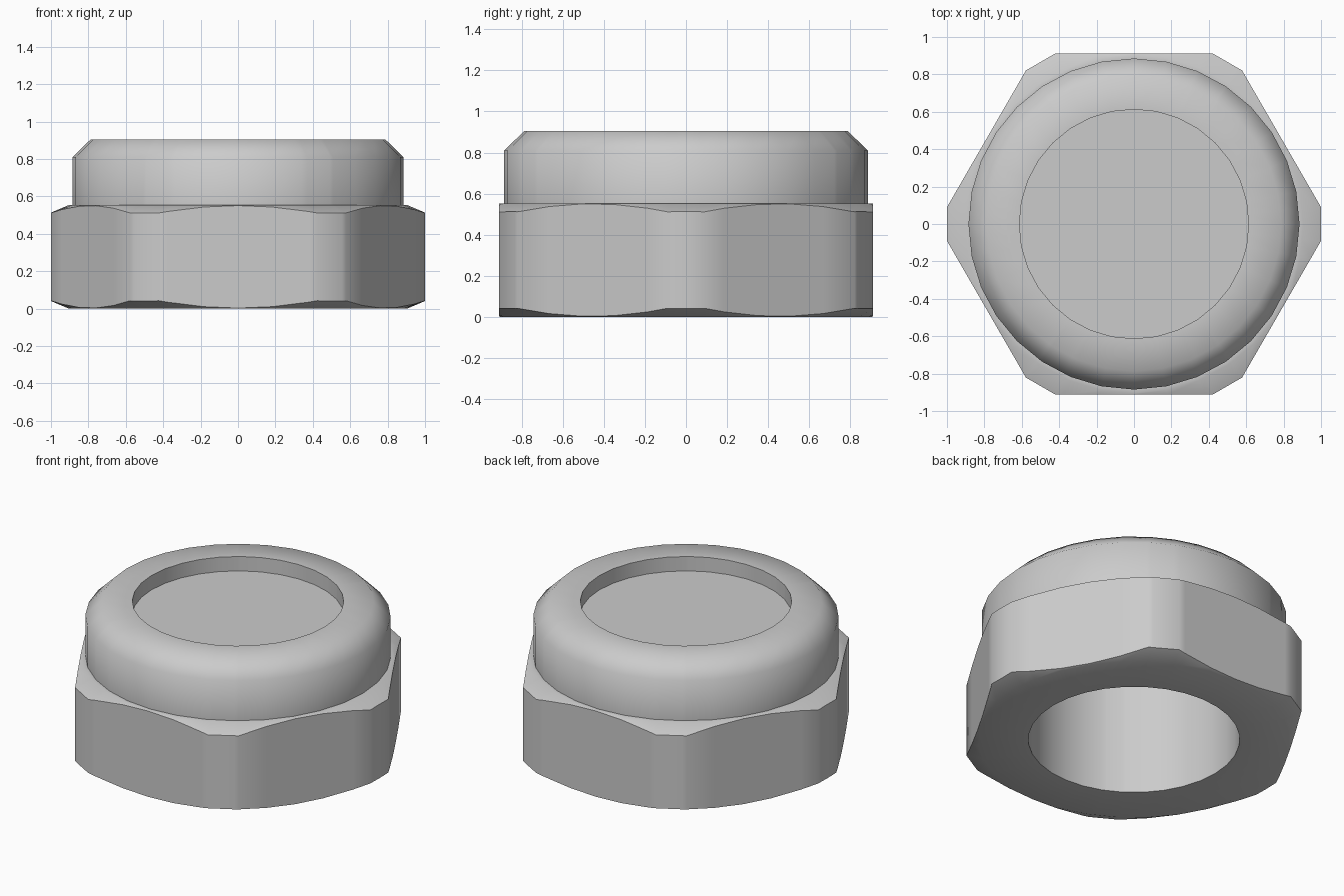
import bpy, bmesh
from math import pi, sin, cos, radians

if "Cube" in bpy.data.objects:
    bpy.data.objects.remove(bpy.data.objects["Cube"])

SEG = 32
STEP = 2 * pi / SEG
APOTHEM, CORNER, SEAT = 0.911, 1.0, 0.905   # flats, trimmed corners, chamfer circle
BORE, H_HEX, H_TOP = 0.613, 0.553, 0.905


def offset(a, period):
    """Signed angle from the nearest multiple of period."""
    return (a + period / 2) % period - period / 2


def round_r(r):
    """Radius on a 32-sided circle with a vertex at angle 0."""
    return lambda a: r * cos(STEP / 2) / cos(offset(a - STEP / 2, STEP))


def hex_r(a):
    """Radius on a hexagon with trimmed corners."""
    return min(APOTHEM / cos(offset(a - pi / 6, pi / 3)), CORNER / cos(offset(a, pi / 3)))


def drop(a):
    """Height lost to the conical chamfer."""
    return 0.04 * max(0, hex_r(a) - SEAT) / (CORNER - SEAT)


def flat(z):
    return lambda a: z


# Angles: even circle steps plus the two edges of every trimmed corner
trim = radians(5.14)
angles = sorted([i * STEP for i in range(SEG)] +
                [(k * pi / 3 + s * trim) % (2 * pi) for k in range(6) for s in (-1, 1)])

# Closed profile: (radius function, height function, smooth strip to the next ring)
profile = [
    (round_r(BORE), flat(0), False),              # underside
    (round_r(SEAT), flat(0), False),              # lower chamfer
    (hex_r, drop, False),                         # hex sides
    (hex_r, lambda a: H_HEX - drop(a), False),    # upper chamfer
    (round_r(SEAT), flat(H_HEX), False),          # ledge
    (round_r(0.885), flat(H_HEX), True),          # collar wall
    (round_r(0.885), flat(0.81), True),           # collar bevel
    (round_r(0.787), flat(H_TOP), True),          # collar rim
    (round_r(BORE), flat(H_TOP), True),           # bore wall
]


def finish(name, bm):
    bmesh.ops.recalc_face_normals(bm, faces=bm.faces)
    me = bpy.data.meshes.new(name)
    bm.to_mesh(me)
    bm.free()
    ob = bpy.data.objects.new(name, me)
    bpy.context.collection.objects.link(ob)
    return ob


# Nut body with hex and collar
bm = bmesh.new()
rings = [[bm.verts.new((r(a) * cos(a), r(a) * sin(a), z(a))) for a in angles]
         for r, z, _ in profile]
n = len(angles)
for i, (_, _, smooth) in enumerate(profile):
    lo, hi = rings[i], rings[(i + 1) % len(rings)]
    for j in range(n):
        k = (j + 1) % n
        bm.faces.new((lo[j], lo[k], hi[k], hi[j])).smooth = smooth
nut = finish("nut_body", bm)
nut.data.set_sharp_from_angle(angle=radians(50))

# Disc closing the bore just below the rim
bm = bmesh.new()
bm.faces.new([bm.verts.new((BORE * cos(i * STEP), BORE * sin(i * STEP), 0.813))
              for i in range(SEG)])
finish("bore_disc", bm)
